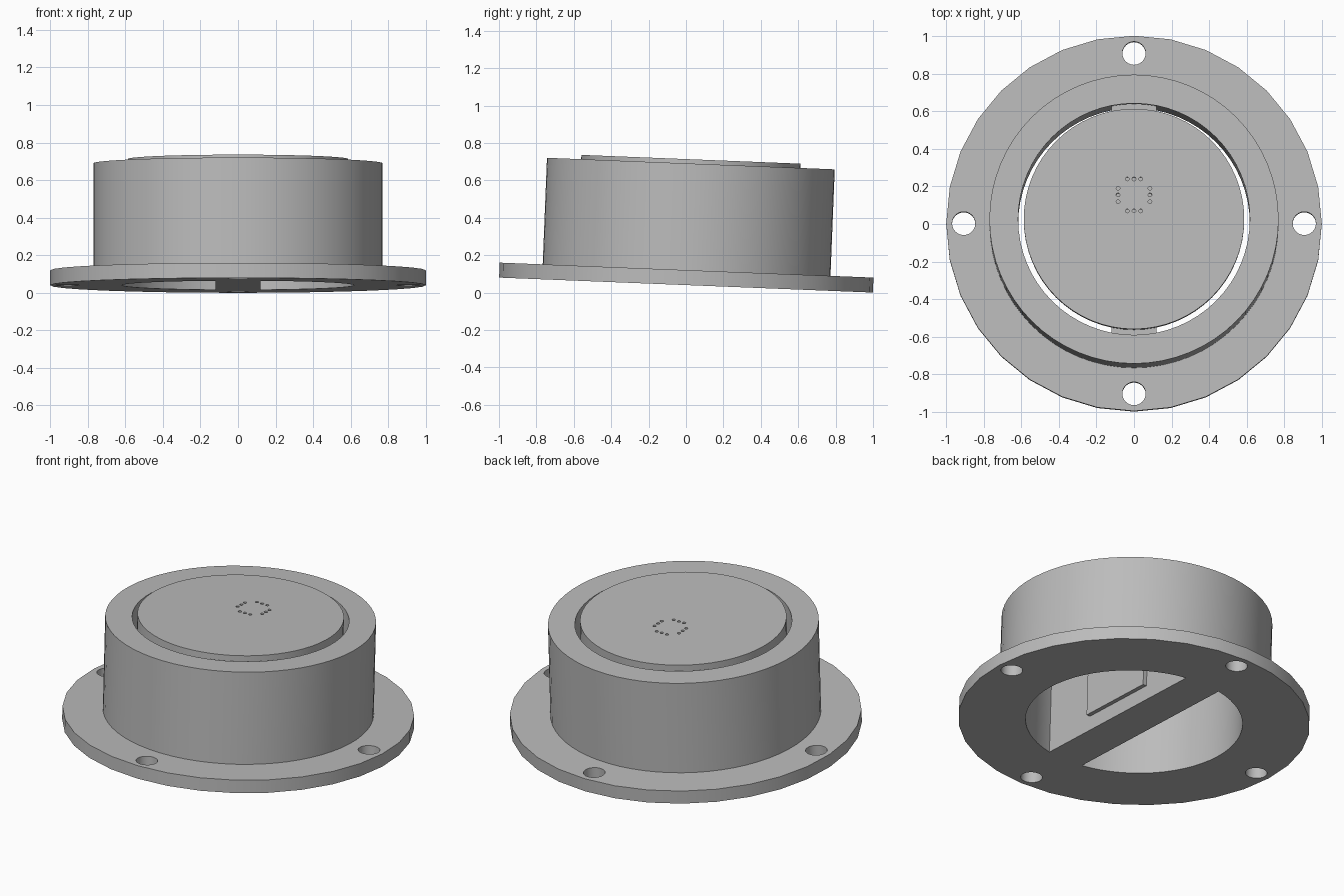
import bpy, bmesh, math
from mathutils import Matrix

cube = bpy.data.objects.get("Cube")
if cube:
    bpy.data.objects.remove(cube, do_unlink=True)

TILT = 0.04
PLACE = Matrix.Translation((0, 0, math.sin(TILT))) @ Matrix.Rotation(-TILT, 4, 'X')

grey = bpy.data.materials.new("light grey")
grey.use_nodes = True
COLOUR = (0.5, 0.5, 0.5, 1)
grey.diffuse_color = COLOUR
grey.node_tree.nodes["Principled BSDF"].inputs["Base Color"].default_value = COLOUR


def finish(name, bm):
    mesh = bpy.data.meshes.new(name)
    bm.to_mesh(mesh)
    bm.free()
    obj = bpy.data.objects.new(name, mesh)
    bpy.context.collection.objects.link(obj)
    mesh.materials.append(grey)
    return obj


def cylinders(name, spots, radius, z0, z1, sides):
    bm = bmesh.new()
    for x, y in spots:
        bmesh.ops.create_cone(bm, cap_ends=True, segments=sides, radius1=radius, radius2=radius,
                              depth=z1 - z0, matrix=Matrix.Translation((x, y, (z0 + z1) / 2)))
    return finish(name, bm)


def box(name, size, centre):
    bm = bmesh.new()
    bmesh.ops.create_cube(bm, size=1, matrix=Matrix.Translation(centre) @ Matrix.Diagonal((*size, 1)))
    return finish(name, bm)


def cut(obj, cutter):
    mod = obj.modifiers.new("cut", 'BOOLEAN')
    mod.operation, mod.object, mod.solver = 'DIFFERENCE', cutter, 'EXACT'
    bpy.context.view_layer.objects.active = obj
    bpy.ops.object.modifier_apply(modifier=mod.name)
    bpy.data.objects.remove(cutter, do_unlink=True)


centre = [(0, 0)]
BORE = 0.617

# Flange with central opening and four bolt holes
flange = cylinders("base_flange", centre, 1, 0, 0.08, 32)
cut(flange, cylinders("bore_cutter", centre, BORE, -0.1, 0.2, 64))
bolts = [(0.907, 0), (-0.907, 0), (0, 0.907), (0, -0.907)]
cut(flange, cylinders("bolt_cutter", bolts, 0.062, -0.1, 0.2, 24))

# Tubular housing
housing = cylinders("housing_ring", centre, 0.77, 0.08, 0.65, 64)
cut(housing, cylinders("bore_cutter", centre, BORE, -0.1, 0.8, 64))

# Upright web across the opening, with a thin panel on its side
web = box("centre_web", (0.24, 1.236, 0.58), (0, 0, 0.29))
panel = box("web_panel", (0.025, 0.5, 0.45), (0.1325, 0, 0.315))

# Top disc with a square ring of small indicator holes
disc = cylinders("top_disc", centre, 0.587, 0.57, 0.673, 64)
steps = (-0.036, 0, 0.036)
dots = [(s * 0.085, 0.128 + t) for s in (-1, 1) for t in steps]
dots += [(t, 0.128 + s * 0.085) for s in (-1, 1) for t in steps]
cut(disc, cylinders("dot_cutter", dots, 0.01, 0.65, 0.7, 12))

for obj in (flange, housing, web, panel, disc):
    obj.matrix_world = PLACE
    bpy.ops.object.select_all(action='DESELECT')
    obj.select_set(True)
    bpy.context.view_layer.objects.active = obj
    bpy.ops.object.shade_smooth_by_angle(angle=math.radians(35))
